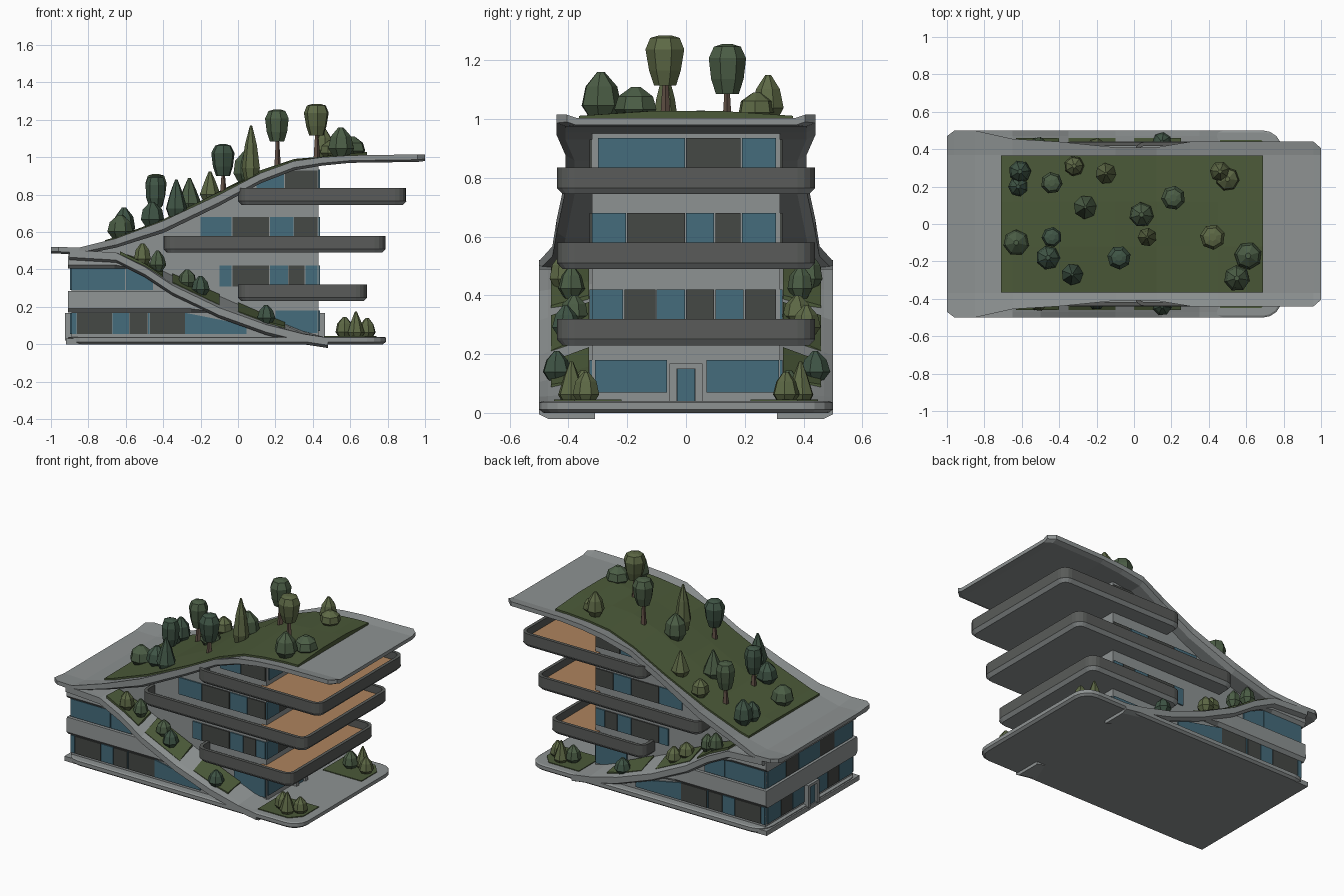
import bpy, bmesh, random
from math import sin, cos, pi

if "Cube" in bpy.data.objects:
    bpy.data.objects.remove(bpy.data.objects["Cube"])

random.seed(4)


def material(name, r, g, b):
    m = bpy.data.materials.new(name)
    m.diffuse_color = (r, g, b, 1)
    m.use_nodes = True
    m.node_tree.nodes["Principled BSDF"].inputs["Base Color"].default_value = m.diffuse_color
    return m


CONCRETE = material("concrete", .27, .29, .29)
DARK = material("dark_panel", .06, .065, .06)
PARAPET = material("parapet_grey", .10, .105, .10)
GLASS = material("glass", .06, .15, .20)
WOOD = material("wood_deck", .42, .23, .11)
GRASS = material("grass", .07, .10, .04)
LEAVES = [material("leaf_a", .07, .11, .06), material("leaf_b", .11, .14, .06), material("leaf_c", .05, .09, .06)]
TRUNK = material("trunk", .12, .08, .06)


def loft(name, rings, mat, closed=False):
    """Skin a sequence of equal rings, capped at the ends unless closed."""
    bm = bmesh.new()
    vs = [[bm.verts.new(p) for p in r] for r in rings]
    n = len(vs[0])
    for a, b in zip(vs, vs[1:] + (vs[:1] if closed else [])):
        for i in range(n):
            j = (i + 1) % n
            bm.faces.new((a[i], a[j], b[j], b[i]))
    if not closed:
        bm.faces.new(vs[0])
        bm.faces.new(vs[-1])
    bmesh.ops.recalc_face_normals(bm, faces=bm.faces)
    me = bpy.data.meshes.new(name)
    bm.to_mesh(me)
    bm.free()
    me.materials.append(mat)
    ob = bpy.data.objects.new(name, me)
    bpy.context.collection.objects.link(ob)
    return ob


def box(name, x0, x1, y0, y1, z0, z1, mat):
    return loft(name, [[(x, y0, z0), (x, y1, z0), (x, y1, z1), (x, y0, z1)] for x in (x0, x1)], mat)


def lerp(pts, x, k=1):
    for a, b in zip(pts, pts[1:]):
        if x <= b[0]:
            return a[k] + (b[k] - a[k]) * (x - a[0]) / (b[0] - a[0])
    return pts[-1][k]


def plan(x0, x1, w, r, d=0):
    """Rounded rectangle outline, inset by d."""
    out = []
    for cx, cy, a in ((x1 - r, w - r, 0), (x0 + r, w - r, 1), (x0 + r, r - w, 2), (x1 - r, r - w, 3)):
        for i in range(5):
            t = (a + i / 4) * pi / 2
            out.append((cx + (r - d) * cos(t), cy + (r - d) * sin(t)))
    return out


def at(pts, z):
    return [(x, y, z) for x, y in pts]


# x, top height, half width, thickness of the sweeping roof
ROOF = [(-1, .52, .47, .035), (-.96, .52, .5, .035), (-.85, .517, .5, .04), (-.65, .567, .455, .05),
        (-.4, .66, .44, .065), (-.1, .80, .41, .06), (.12, .915, .41, .055), (.3, .98, .44, .05),
        (.45, 1.0, .44, .045), (.6, 1.01, .44, .04), (.96, 1.015, .44, .04), (1, 1.015, .405, .035)]
# x, outer height, inner height of the descending side ribbons
RIBBON = [(-.9, .5, .5), (-.65, .485, .49), (-.5, .41, .44), (-.35, .31, .37), (-.1, .19, .26),
          (.15, .10, .15), (.35, .05, .07), (.48, .03, .03)]


def under_roof(x):
    return lerp(ROOF, x) - .03


def under_ribbon(x):
    return lerp(RIBBON, x) - .035


# base slab and lawns
loft("base_slab", [at(plan(-.91, .79, .5, .1, .015), 0), at(plan(-.91, .79, .5, .1), .012),
                   at(plan(-.91, .79, .5, .1), .035), at(plan(-.91, .79, .5, .1, .01), .04)], CONCRETE)
box("base_corner_block", -.92, -.5, -.48, .48, 0, .03, CONCRETE)

# roof slab with shallow dish, and its lawn
loft("roof_slab", [[(x, -w, z), (x, -min(w, .37), z - .012), (x, min(w, .37), z - .012), (x, w, z),
                    (x, w, z - t * .7), (x, w - .03, z - t), (x, .03 - w, z - t), (x, -w, z - t * .7)]
                   for x, z, w, t in ROOF], CONCRETE)
lawn_x = [-.71, -.65, -.4, -.1, .12, .3, .45, .6, .69]
loft("roof_lawn", [[(x, -.365, lerp(ROOF, x) - .03), (x, .365, lerp(ROOF, x) - .03),
                    (x, .365, lerp(ROOF, x)), (x, .12, lerp(ROOF, x) + random.uniform(0, .02)),
                    (x, -.12, lerp(ROOF, x) + random.uniform(0, .02)), (x, -.365, lerp(ROOF, x))]
                   for x in lawn_x], GRASS)

# central body, following the roof
body_x = [-.85, -.65, -.4, -.1, .12, .3, .43]
loft("main_body", [[(x, -.32, .02), (x, .32, .02), (x, .32, under_roof(x)), (x, -.32, under_roof(x))]
                   for x in body_x], CONCRETE)

# low wing, following the ribbons, with projecting floor bands
wing_x = [-.89, -.65, -.5, -.35, -.1, .15, .3]
loft("low_wing", [[(x, -.45, .01), (x, .45, .01), (x, .45, max(.015, under_ribbon(x) + .01)),
                   (x, -.45, max(.015, under_ribbon(x) + .01))] for x in wing_x], CONCRETE)
for name, xs, lo, hi in (("lower_band", [-.91, -.6, -.45, -.35, -.25, -.1], .17, .285),
                         ("upper_band", [-.91, -.75, -.66, -.56], .405, .49)):
    rings = []
    for x in xs:
        top = min(hi, max(lo + .01, under_ribbon(x) + .01))
        rings.append([(x, s * y, z) for s, y, z in ((-1, .455, lo), (1, .455, lo), (1, .475, lo + .02 * (top > lo + .03)),
                      (1, .47, top), (-1, .47, top), (-1, .475, lo + .02 * (top > lo + .03)))])
    loft(name, rings, CONCRETE)

# side ribbons with planted strips
for s, side in ((-1, "front"), (1, "back")):
    loft(side + "_ribbon", [[(x, s * .31, zi), (x, s * .47, zo + (zi - zo) * .2 + .003), (x, s * .5, zo + .005),
                             (x, s * .5, zo - .035), (x, s * .47, zo - .05), (x, s * .31, zi - .05)]
                            for x, zo, zi in RIBBON], CONCRETE)
    for i, xs in enumerate(((-.63, -.5, -.4), (-.35, -.22, -.1), (.0, .15, .25))):
        loft(side + "_ribbon_planting_%d" % i,
             [[(x, s * y, lerp(RIBBON, x, k) + d) for y, k, d in
               ((.33, 2, -.02), (.33, 2, .008), (.46, 1, .022), (.46, 1, -.01))] for x in xs], GRASS)
    # lawn on the terrace corner
    loft(side + "_terrace_lawn", [[(x, s * y, z) for x, y in ((.46, .22), (.46, .45), (.68, .45), (.74, .38), (.74, .22))]
                                  for z in (.03, .045)], GRASS)


# window strips: split into alternating glass and dark panels
def side_strip(name, y, cuts, z0, z1, limit):
    for i, (a, b) in enumerate(zip(cuts, cuts[1:])):
        mat = DARK if i % 2 else GLASS
        for s in (-1, 1):
            loft(name, [[(x, s * (y - .01), z0), (x, s * (y + .008), z0),
                         (x, s * (y + .008), max(z0 + .003, min(z1, limit(x)))),
                         (x, s * (y - .01), max(z0 + .003, min(z1, limit(x))))] for x in (a, b - .004)], mat)


def end_strip(name, x, cuts, z0, z1):
    for i, (a, b) in enumerate(zip(cuts, cuts[1:])):
        box(name, x - .008, x + .008, a, b - .004, z0, z1, DARK if i % 2 else GLASS)


side_strip("wing_lower_window", .45, [-.89, -.86, -.67, -.58, -.48, -.47, -.28, -.28], .055, .168, under_ribbon)
side_strip("wing_lower_window_tail", .45, [-.28, .05], .055, .168, under_ribbon)
side_strip("wing_upper_window", .45, [-.89, -.6], .29, .405, under_ribbon)
side_strip("wing_upper_window_tail", .45, [-.6, -.45], .29, .405, under_ribbon)
side_strip("body_window_0", .32, [.2, .43], .06, .18, under_roof)
side_strip("body_window_1", .32, [-.1, -.03, .17, .27, .36, .43], .31, .42, under_roof)
side_strip("body_window_2", .32, [-.2, -.03, .17, .3, .43], .57, .68, under_roof)
side_strip("body_window_3", .32, [.1, .25, .43], .82, .93, under_roof)
end_strip("end_window_0", .43, [-.31, -.06], .07, .18)
end_strip("end_window_0", .43, [.07, .32], .07, .18)
end_strip("end_window_1", .43, [-.32, -.21, -.1, 0, .1, .2, .31], .31, .42)
end_strip("end_window_2", .43, [-.32, -.2, 0, .1, .19, .31], .57, .68)
end_strip("end_window_3", .43, [-.3, 0, .19, .31], .82, .935)
end_strip("rear_window_0", -.89, [-.44, -.3, -.18, -.06], .055, .168)
end_strip("rear_window_0", -.89, [.06, .18, .3, .44], .055, .168)
end_strip("rear_window_1", -.89, [-.44, -.25, -.1, .12, .25, .44], .29, .405)

# entrance doors at both ends
for x, name in ((.44, "east"), (-.9, "west")):
    box(name + "_door", x - .014, x + .014, -.03, .03, .03, .15, GLASS)
    for s in (-1, 1):
        box(name + "_door_jamb", x - .025, x + .025, s * .045 - .012, s * .045 + .012, .02, .165, CONCRETE)
    box(name + "_door_lintel", x - .025, x + .025, -.057, .057, .15, .168, CONCRETE)

# balconies: soffit slab, parapet ring, timber deck
for i, (x0, x1, z) in enumerate(((0, .69, .23), (-.4, .79, .49), (0, .9, .745))):
    loft("balcony_slab_%d" % i, [at(plan(x0, x1, .44, .06, .02), z), at(plan(x0, x1, .44, .06), z + .02),
                                 at(plan(x0, x1, .44, .06, .015), z + .035)], CONCRETE)
    loft("balcony_parapet_%d" % i, [at(plan(x0, x1, .44, .06, d), z + h) for d, h in
                                    ((.001, .02), (.001, .09), (.022, .09), (.022, .03))], PARAPET, closed=True)
    loft("balcony_deck_%d" % i, [at(plan(.4, x1 - .02, .415, .04), z + h) for h in (.03, .042)], WOOD)

# planting
SHAPES = {"bush": [(.55, 0), (1, .3), (.8, .7), (.2, 1)],
          "cone": [(.7, 0), (1, .22), (.6, .65), (.12, 1)],
          "crown": [(.6, 0), (.85, .3), (1, .72), (.75, .95), (.3, 1)]}


def plant(kind, x, y, z, top, r):
    z -= .01
    low = top - .17 if kind == "crown" else z
    a0, n = random.random() * 6, 7
    rings = []
    for k, h in SHAPES[kind]:
        q = r * k * random.uniform(.93, 1.05)
        rings.append([(x + q * cos(a0 + i * 2 * pi / n), y + q * sin(a0 + i * 2 * pi / n),
                       low + (top - low) * h) for i in range(n)])
    loft("tree_" + kind, rings, random.choice(LEAVES))
    if kind == "crown":
        loft("tree_trunk", [[(x + q * cos(i * 1.2566), y + q * sin(i * 1.2566), h) for i in range(5)]
                            for q, h in ((.02, z), (.009, low + .02))], TRUNK)


for kind, x, y, top, r in (
        ("crown", .42, -.07, 1.285, .068), ("crown", .21, .14, 1.255, .066), ("crown", -.08, -.18, 1.07, .062),
        ("crown", -.44, .22, .91, .06), ("crown", -.44, -.07, .90, .058), ("cone", .07, -.07, 1.17, .052),
        ("cone", -.33, -.27, .88, .06), ("cone", -.26, .09, .89, .062), ("cone", -.15, .27, .925, .055),
        ("bush", -.61, .28, .73, .06), ("bush", -.62, .2, .69, .055), ("bush", -.63, -.1, .69, .07),
        ("bush", -.46, -.18, .76, .068), ("bush", -.32, .31, .80, .058), ("bush", .04, .05, 1.03, .07),
        ("bush", .46, .28, 1.15, .055), ("bush", .5, .24, 1.09, .068), ("bush", .61, -.17, 1.11, .078),
        ("bush", .55, -.29, 1.16, .068)):
    plant(kind, x, y, lerp(ROOF, x), top, r)

for s in (-1, 1):
    for kind, x, y, z, top, r in (
            ("bush", .57, .35, .04, .145, .05), ("cone", .63, .39, .04, .175, .045), ("bush", .69, .34, .04, .14, .045),
            ("bush", -.51, .42, .43, .54, .045), ("bush", -.43, .39, .40, .5, .045), ("bush", -.27, .38, .31, .40, .05),
            ("bush", -.2, .41, .27, .365, .05), ("bush", .15, .44, .12, .21, .05)):
        plant(kind, x, s * y, z, top, r)
